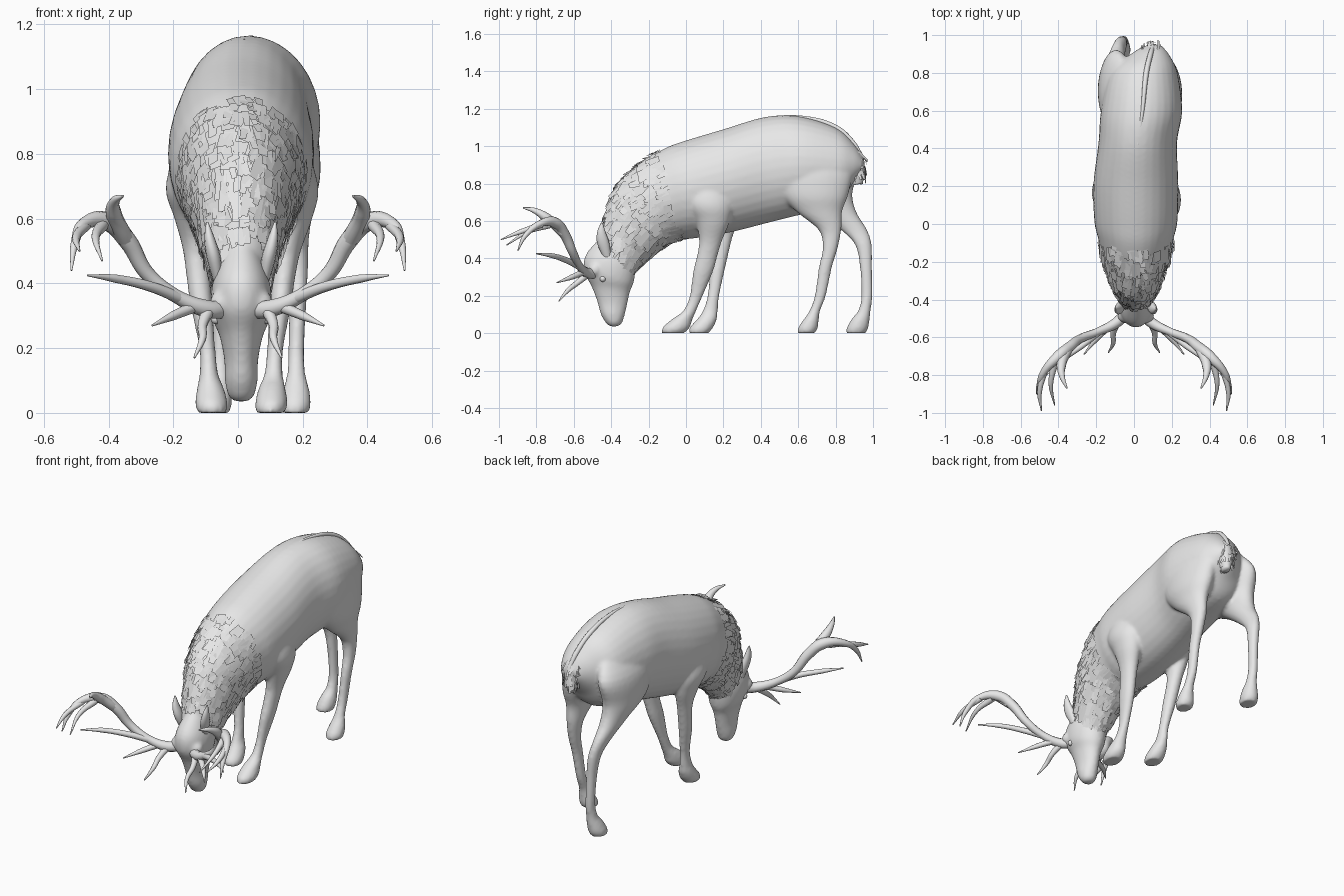
import bpy
import bmesh
import random
from math import sin, cos, pi
from mathutils import Matrix, Vector

random.seed(7)
old = bpy.data.objects.get("Cube")
if old:
    bpy.data.objects.remove(old, do_unlink=True)

grey = bpy.data.materials.new("plain grey")
grey.use_nodes = True
grey.diffuse_color = (.8, .8, .8, 1)
grey.node_tree.nodes["Principled BSDF"].inputs["Base Color"].default_value = (.8, .8, .8, 1)


def surface_point(rows, u, angle):
    """Point on a lofted skin; u runs along the rows, angle around them."""
    last = len(rows) - 1
    i = min(int(u), last - 1)
    f = u - i
    quad = zip(rows[max(i - 1, 0)], rows[i], rows[i + 1], rows[min(i + 2, last)])
    top_y, top_z, low_y, low_z, half_width, x = [
        b + f * ((c - a) + f * ((2 * a - 5 * b + 4 * c - d) + f * (3 * (b - c) + d - a))) / 2
        for a, b, c, d in quad]
    mix = (1 + cos(angle)) / 2
    return Vector((x + half_width * sin(angle),
                   low_y + (top_y - low_y) * mix,
                   low_z + (top_z - low_z) * mix))


def add_loft(bm, rows, sides=32, steps=5):
    """Closed elliptical loft through rows of (top y, z, bottom y, z, half width, x)."""
    count = (len(rows) - 1) * steps
    rings = [[bm.verts.new(surface_point(rows, k / steps, 2 * pi * s / sides))
              for s in range(sides)] for k in range(count + 1)]
    faces = [bm.faces.new(rings[0]), bm.faces.new(rings[-1])]
    for a, b in zip(rings, rings[1:]):
        for s in range(sides):
            t = (s + 1) % sides
            faces.append(bm.faces.new((a[s], a[t], b[t], b[s])))
    bmesh.ops.recalc_face_normals(bm, faces=faces)


def upright(rows):
    """Level rows of (z, front y, back y, half width, x) turned into loft rows."""
    return [(front, z, back, z, w, x) for z, front, back, w, x in rows]


def finish(name, bm, smooth=True):
    mesh = bpy.data.meshes.new(name)
    bm.to_mesh(mesh)
    bm.free()
    mesh.materials.append(grey)
    for face in mesh.polygons:
        face.use_smooth = smooth
    obj = bpy.data.objects.new(name, mesh)
    bpy.context.collection.objects.link(obj)
    return obj


def tube(name, paths):
    """Tapered round tubes; each path point is (x, y, z, radius)."""
    curve = bpy.data.curves.new(name, "CURVE")
    curve.dimensions = "3D"
    curve.bevel_depth = 1
    curve.bevel_resolution = 3
    curve.resolution_u = 8
    curve.use_fill_caps = True
    for path in paths:
        spline = curve.splines.new("BEZIER")
        spline.bezier_points.add(len(path) - 1)
        for point, (x, y, z, radius) in zip(spline.bezier_points, path):
            point.co = (x, y, z)
            point.radius = radius
            point.handle_left_type = point.handle_right_type = "AUTO"
    curve.materials.append(grey)
    bpy.context.collection.objects.link(bpy.data.objects.new(name, curve))


def add_tuft(bm, rows, u, angle, length, width):
    """One flat hair plate lying on a lofted skin, its tip lifted."""
    p = surface_point(rows, u, angle)
    along = (surface_point(rows, u + .05, angle) - p).normalized()
    around = (surface_point(rows, u, angle + .05) - p).normalized()
    normal = along.cross(around).normalized()
    if normal.dot(p - surface_point(rows, u, angle + pi)) < 0:
        normal.negate()
    along = (along + around * random.uniform(-.3, .3)).normalized()
    side = normal.cross(along) * width / 2
    base = p + normal * random.uniform(.001, .008)
    tip = p + along * length + normal * random.uniform(.002, .018)
    corners = (base - side, base + side, tip + side * random.uniform(.4, 1), tip - side * .8)
    bm.faces.new([bm.verts.new(c) for c in corners])


# Trunk and neck, rump to nape
trunk = [
    (.95, .93, .93, .85, .05, .1),
    (.9, 1.01, .88, .78, .11, .08),
    (.8, 1.1, .8, .68, .18, .05),
    (.6, 1.16, .6, .63, .215, .04),
    (.42, 1.155, .44, .59, .208, .02),
    (.2, 1.09, .22, .535, .225, .01),
    (0, 1.03, .03, .505, .22, .01),
    (-.12, .985, -.03, .5, .2, .01),
    (-.25, .9, -.1, .475, .175, .01),
    (-.36, .79, -.19, .41, .14, .01),
    (-.42, .64, -.25, .36, .108, .01),
    (-.45, .5, -.27, .34, .088, .01)]

# Head, poll to muzzle
head = [
    (-.45, .52, -.28, .42, .065, .01),
    (-.535, .42, -.27, .345, .092, .01),
    (-.545, .33, -.28, .27, .09, .01),
    (-.505, .25, -.3, .22, .066, .01),
    (-.475, .17, -.315, .15, .052, .01),
    (-.455, .1, -.33, .09, .05, .01),
    (-.425, .05, -.345, .05, .038, .01),
    (-.4, .035, -.37, .035, .018, .01)]

# Legs, each from the muscle down to the hoof
left_front_leg = [
    (.98, .03, .18, .03, .11), (.85, .01, .21, .055, .145), (.7, 0, .25, .08, .168),
    (.6, .05, .235, .064, .165), (.5, .07, .195, .044, .15), (.42, .06, .17, .037, .14),
    (.33, .038, .145, .034, .13), (.2, .02, .09, .025, .115), (.12, -.015, .055, .029, .11),
    (.075, -.075, .035, .042, .105), (.03, -.125, .02, .05, .103), (0, -.13, -.01, .046, .1)]
right_front_leg = [
    (.98, .07, .2, .03, -.09), (.85, .05, .24, .055, -.125), (.7, .05, .28, .078, -.145),
    (.6, .11, .275, .056, -.14), (.5, .15, .245, .04, -.13), (.35, .13, .21, .035, -.115),
    (.2, .115, .178, .025, -.095), (.12, .09, .17, .029, -.09),
    (.075, .06, .165, .042, -.085), (.03, .02, .145, .05, -.082), (0, .015, .12, .046, -.08)]
left_hind_leg = [
    (1.04, .55, .8, .04, .1), (.9, .46, .89, .085, .15), (.75, .5, .87, .085, .17),
    (.65, .59, .835, .06, .178), (.55, .71, .83, .04, .18), (.45, .73, .81, .032, .185),
    (.35, .71, .78, .027, .185), (.2, .688, .748, .025, .18), (.12, .66, .717, .029, .18),
    (.075, .63, .71, .04, .18), (.03, .6, .705, .048, .177), (0, .597, .69, .045, .175)]
right_hind_leg = [
    (1.04, .55, .8, .04, -.03), (.9, .48, .92, .085, -.09), (.75, .54, .89, .085, -.105),
    (.65, .7, .91, .06, -.1), (.55, .83, .97, .038, -.085), (.47, .905, .993, .032, -.07),
    (.35, .93, .995, .027, -.06), (.2, .938, .997, .025, -.055), (.12, .92, .987, .029, -.055),
    (.075, .885, .982, .04, -.06), (.03, .86, .975, .048, -.067), (0, .855, .96, .045, -.07)]

# One fused skin with soft joins
bm = bmesh.new()
for rows in (trunk, head):
    add_loft(bm, rows)
for rows in (left_front_leg, right_front_leg, left_hind_leg, right_hind_leg):
    add_loft(bm, upright(rows))
for side in (-1, 1):
    bmesh.ops.create_icosphere(bm, subdivisions=3, radius=.038,
                               matrix=Matrix.Translation((.01 + side * .06, -.485, .34)))
body = finish("body", bm)
remesh = body.modifiers.new("fuse", "REMESH")
remesh.mode = "VOXEL"
remesh.voxel_size = .01
remesh.use_smooth_shade = True
soften = body.modifiers.new("soften", "SMOOTH")
soften.factor = .5
soften.iterations = 6

# Eyes, ears and antlers
for side, label in ((1, "left"), (-1, "right")):
    bm = bmesh.new()
    bmesh.ops.create_uvsphere(bm, u_segments=16, v_segments=10, radius=.016,
                              matrix=Matrix.Translation((.01 + side * .078, -.445, .29)))
    finish(label + "_eye", bm)

    bm = bmesh.new()
    add_loft(bm, upright([(z, front, back, w, .01 + side * x) for z, front, back, w, x in (
        (.4, -.44, -.4, .014, .07), (.48, -.475, -.41, .022, .085),
        (.54, -.475, -.43, .016, .098), (.59, -.455, -.445, .003, .105))]), sides=12)
    finish(label + "_ear", bm)

    beam = [(.05, -.48, .32, .03), (.09, -.52, .32, .028), (.19, -.57, .36, .021),
            (.28, -.605, .43, .023), (.34, -.65, .53, .028), (.4, -.7, .59, .03),
            (.475, -.78, .585, .019), (.505, -.86, .52, .013), (.515, -.9, .44, .003)]
    tines = [
        [(.35, -.66, .54, .027), (.385, -.75, .62, .025), (.38, -.81, .655, .015), (.355, -.87, .67, .004)],
        [(.47, -.77, .58, .017), (.5, -.89, .54, .013), (.49, -.99, .5, .003)],
        [(.42, -.73, .58, .02), (.44, -.85, .54, .012), (.42, -.96, .47, .003)],
        [(.17, -.56, .35, .018), (.27, -.64, .39, .016), (.38, -.72, .415, .013), (.465, -.8, .425, .003)],
        [(.13, -.54, .33, .018), (.2, -.61, .3, .014), (.265, -.69, .27, .003)],
        [(.09, -.52, .32, .02), (.11, -.58, .27, .015), (.11, -.63, .23, .012), (.135, -.68, .17, .003)]]
    tube(label + "_antler", [[(side * x, y, z, r) for x, y, z, r in path]
                             for path in [beam] + tines])

# Shaggy neck mane in overlapping plates, reaching further back under the chest
bm = bmesh.new()
for k in range(750):
    angle = random.uniform(0, 2 * pi)
    start = 7.05 if cos(angle) > -.75 else 6.3
    add_tuft(bm, trunk, random.uniform(start, 10.5), angle,
             random.uniform(.04, .09), random.uniform(.02, .05))
finish("neck_mane", bm, smooth=False)

# Tail with loose hair
tail = [(.89, 1.0, .84, .97, .03, .1), (.945, .95, .86, .92, .045, .1),
        (.955, .87, .87, .86, .04, .1), (.945, .8, .89, .79, .02, .1)]
bm = bmesh.new()
add_loft(bm, tail, sides=16)
finish("tail", bm)
bm = bmesh.new()
for k in range(50):
    add_tuft(bm, tail, random.uniform(0, 2.4), random.uniform(0, 2 * pi), .05, .02)
finish("tail_hair", bm, smooth=False)

# Raised hair line along the back
tube("back_ridge", [[(.02, .42, 1.15, .005), (.045, .6, 1.155, .01), (.065, .8, 1.1, .014),
                     (.085, .89, 1.02, .014), (.1, .94, .94, .012)]])
